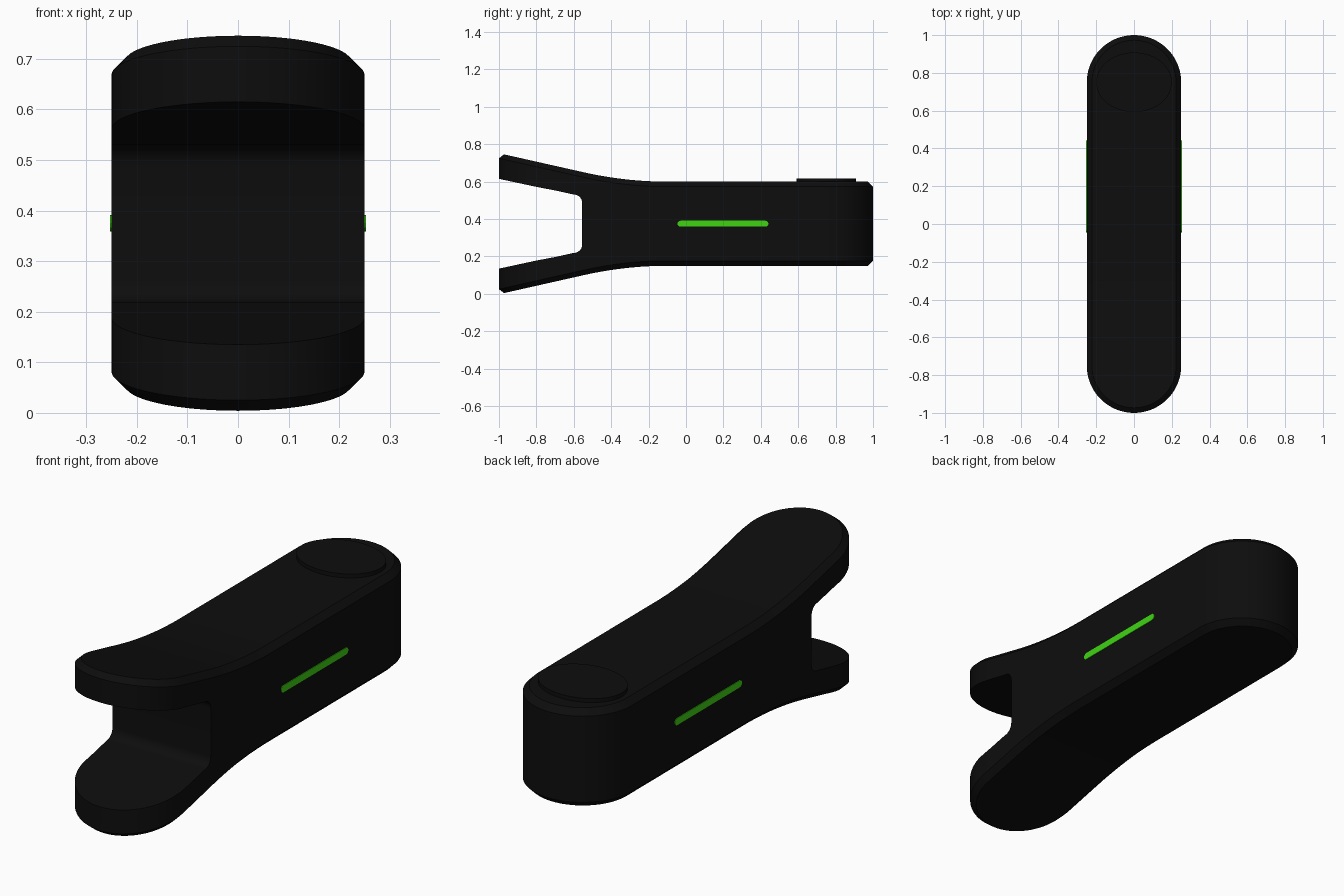
import bpy, bmesh, math

cube = bpy.data.objects.get("Cube")
if cube:
    bpy.data.objects.remove(cube, do_unlink=True)

MID, HALF, RADIUS, CHAMFER = 0.375, 0.225, 0.25, 0.027


def material(name, color):
    m = bpy.data.materials.new(name)
    m.use_nodes = True
    m.diffuse_color = color
    m.node_tree.nodes["Principled BSDF"].inputs["Base Color"].default_value = color
    return m


black = material("matte black", (0.004, 0.004, 0.004, 1))
green = material("indicator green", (0.05, 0.65, 0.006, 1))


def make_object(name, bm, mat):
    bmesh.ops.recalc_face_normals(bm, faces=bm.faces)
    mesh = bpy.data.meshes.new(name)
    bm.to_mesh(mesh)
    bm.free()
    mesh.materials.append(mat)
    ob = bpy.data.objects.new(name, mesh)
    bpy.context.collection.objects.link(ob)
    return ob


def prism(name, points, offset, mat):
    """Extrude a closed polygon along an offset vector."""
    bm = bmesh.new()
    a = [bm.verts.new(p) for p in points]
    b = [bm.verts.new([c + d for c, d in zip(p, offset)]) for p in points]
    bm.faces.new(a)
    bm.faces.new(b)
    for i in range(len(a)):
        j = (i + 1) % len(a)
        bm.faces.new((a[i], a[j], b[j], b[i]))
    return make_object(name, bm, mat)


def smooth(ob):
    bpy.ops.object.select_all(action="DESELECT")
    ob.select_set(True)
    bpy.context.view_layer.objects.active = ob
    bpy.ops.object.shade_smooth_by_angle(angle=math.radians(25))


def half_height(y):
    """Flat body that flares smoothly into straight jaws at the front."""
    start, end, slope = -0.10, -0.55, 0.225
    if y >= start:
        return HALF
    t = min(start - y, start - end)
    return HALF + slope * t * t / (2 * (start - end)) + slope * max(0, end - y)


# Outline stations from front to back, as (x, y) of one side of a stadium
def stations(inset):
    r, n = RADIUS - inset, 20
    arc = [math.pi / 2 * i / n for i in range(n + 1)]
    front = [(r * math.sin(a), -0.75 - r * math.cos(a)) for a in arc]
    middle = [(r, -0.75 + 1.5 * i / 50) for i in range(1, 50)]
    return front + middle + [(x, -y) for x, y in reversed(front)]


# Body: chamfered stadium with flared top and bottom
bm = bmesh.new()


def ring(inset, sign):
    side = stations(inset)
    drop = CHAMFER if inset == 0 else 0
    place = lambda x, y: bm.verts.new((x, y, MID + sign * (half_height(y) - drop)))
    right = [place(x, y) for x, y in side]
    left = [place(-x, y) for x, y in side[1:-1]]
    return right, [right[0]] + left + [right[-1]]


def strip(a, b):
    for i in range(len(a) - 1):
        face = list(dict.fromkeys((a[i], a[i + 1], b[i + 1], b[i])))
        bm.faces.new(face)


outer = {s: ring(0, s) for s in (1, -1)}
inner = {s: ring(CHAMFER, s) for s in (1, -1)}
for s in (1, -1):
    strip(*inner[s])
    for k in (0, 1):
        strip(outer[s][k], inner[s][k])
for k in (0, 1):
    strip(outer[1][k], outer[-1][k])
body = make_object("clip_body", bm, black)

# Mouth between the jaws, with rounded inner corners
upper = [(-1.1, 0.26), (-1.0, 0.24), (-0.8, 0.197), (-0.7, 0.178)]
upper += [(-0.60 + 0.045 * math.sin(a), 0.111 + 0.045 * math.cos(a))
          for a in (math.pi / 2 * i / 8 for i in range(9))]
profile = [(y, MID + h) for y, h in upper] + [(y, MID - h) for y, h in reversed(upper)]
mouth = prism("mouth_cutter", [(-0.5, y, z) for y, z in profile], (1, 0, 0), black)
mouth.hide_render = True
cut = body.modifiers.new("mouth", "BOOLEAN")
cut.operation, cut.solver, cut.object = "DIFFERENCE", "EXACT", mouth
bpy.context.view_layer.objects.active = body
bpy.ops.object.modifier_apply(modifier=cut.name)
bpy.data.objects.remove(mouth, do_unlink=True)
smooth(body)

# Low oval button on the rear of the top
oval = [math.tau * i / 48 for i in range(48)]
button = prism("button", [(0.2 * math.cos(a), 0.75 + 0.158 * math.sin(a), 0.58) for a in oval],
               (0, 0, 0.038), black)
smooth(button)

# Thin indicator strips with rounded ends on both sides
for name, s in (("left", 1), ("right", -1)):
    caps = []
    for end, turn in ((0.425, 0), (-0.03, math.pi)):
        for i in range(7):
            a = turn - math.pi / 2 + math.pi * i / 6
            caps.append((s * 0.248, end + 0.016 * math.cos(a), MID + 0.016 * math.sin(a)))
    prism(name + "_indicator", caps, (s * 0.005, 0, 0), green)
